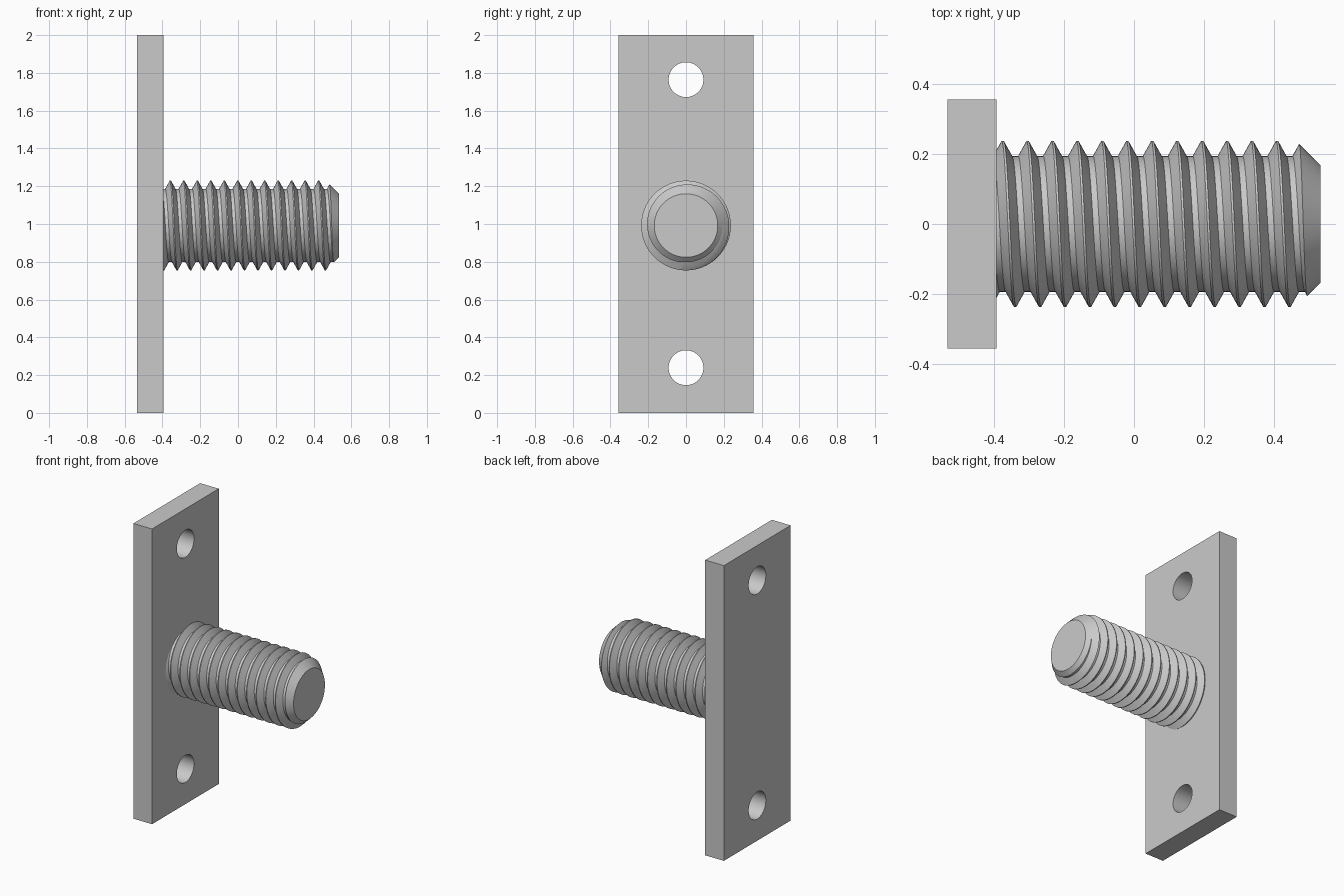
import bpy
import bmesh
from math import cos, sin, pi, radians

if "Cube" in bpy.data.objects:
    bpy.data.objects.remove(bpy.data.objects["Cube"])

steel = bpy.data.materials.new("grey_steel")
steel.use_nodes = True
GREY = (0.59, 0.59, 0.59, 1)
steel.diffuse_color = GREY
steel.node_tree.nodes["Principled BSDF"].inputs["Base Color"].default_value = GREY

HALF = 0.534            # half of the overall depth along x
PLATE_FACE = -0.394     # x of the face the stud stands on
AXIS_Z = 0.992          # height of the stud axis
PITCH = 0.0714
CREST, ROOT, TIP = 0.2375, 0.194, 0.168
SEGMENTS = 96


def make_object(name, bm):
    bmesh.ops.recalc_face_normals(bm, faces=bm.faces)
    if bm.calc_volume(signed=True) < 0:
        bmesh.ops.reverse_faces(bm, faces=bm.faces)
    mesh = bpy.data.meshes.new(name)
    bm.to_mesh(mesh)
    bm.free()
    mesh.materials.append(steel)
    obj = bpy.data.objects.new(name, mesh)
    bpy.context.collection.objects.link(obj)
    return obj


def lathe(name, profile, z):
    """Closed solid turned about the x axis from (x, radius) points."""
    bm = bmesh.new()
    rings = []
    for x, r in profile:
        angles = [2 * pi * i / SEGMENTS for i in range(SEGMENTS)]
        rings.append([bm.verts.new((x, r * cos(a), z + r * sin(a))) for a in angles])
    for a, b in zip(rings, rings[1:]):
        for i in range(SEGMENTS):
            bm.faces.new((a[i - 1], a[i], b[i], b[i - 1]))
    bm.faces.new(rings[0])
    bm.faces.new(rings[-1])
    return make_object(name, bm)


def apply_boolean(obj, cutter, operation):
    cutter.hide_render = True
    mod = obj.modifiers.new("cut", "BOOLEAN")
    mod.operation, mod.solver, mod.object = operation, "EXACT", cutter
    bpy.context.view_layer.objects.active = obj
    bpy.ops.object.modifier_apply(modifier=mod.name)
    bpy.data.objects.remove(cutter)


def smooth(obj):
    bpy.ops.object.select_all(action="DESELECT")
    obj.select_set(True)
    bpy.context.view_layer.objects.active = obj
    bpy.ops.object.shade_smooth_by_angle(angle=radians(30))


# Mounting plate with two bolt holes
bm = bmesh.new()
bmesh.ops.create_cube(bm, size=1)
bmesh.ops.scale(bm, vec=(PLATE_FACE + HALF, 0.714, 2), verts=bm.verts)
bmesh.ops.translate(bm, vec=((PLATE_FACE - HALF) / 2, 0, 1), verts=bm.verts)
plate = make_object("mounting_plate", bm)
for hole_z in (0.239, 1.764):
    drill = lathe("hole_cutter", [(-0.7, 0.092), (-0.2, 0.092)], hole_z)
    apply_boolean(plate, drill, "DIFFERENCE")
smooth(plate)

# Overlong right-hand thread: one tooth profile swept along a helix
tooth = [(-0.003, CREST), (0.003, CREST), (0.027, ROOT), (PITCH - 0.027, ROOT)]
turns, start = 16, -0.376 - 2 * PITCH
rows = 4 * turns
bm = bmesh.new()
columns = []
for i in range(SEGMENTS):
    a = 2 * pi * i / SEGMENTS
    column = []
    for row in range(rows + 5):
        dx, r = tooth[row % 4]
        x = start + dx + PITCH * (row // 4 + i / SEGMENTS)
        column.append(bm.verts.new((x, r * cos(a), AXIS_Z + r * sin(a))))
    columns.append(column)
columns.append(columns[0][4:])
for a, b in zip(columns, columns[1:]):
    for row in range(min(len(a), len(b)) - 1):
        bm.faces.new((a[row], b[row], b[row + 1], a[row + 1]))

# Close both open ends with fans to the axis
open_edges = [e for e in bm.edges if e.is_boundary]
end = start + PITCH * (turns + 1)
for hub_x, is_end in ((start, False), (end, True)):
    hub = bm.verts.new((hub_x, 0, AXIS_Z))
    for e in open_edges:
        if (e.verts[0].co.x > 0) == is_end:
            bm.faces.new((e.verts[0], e.verts[1], hub))
stud = make_object("threaded_stud", bm)

# Trim the thread to length with a chamfered tip
blank = lathe("stud_blank", [(PLATE_FACE - 0.02, 0.3), (HALF + TIP - 0.3, 0.3), (HALF, TIP)], AXIS_Z)
apply_boolean(stud, blank, "INTERSECT")
smooth(stud)
